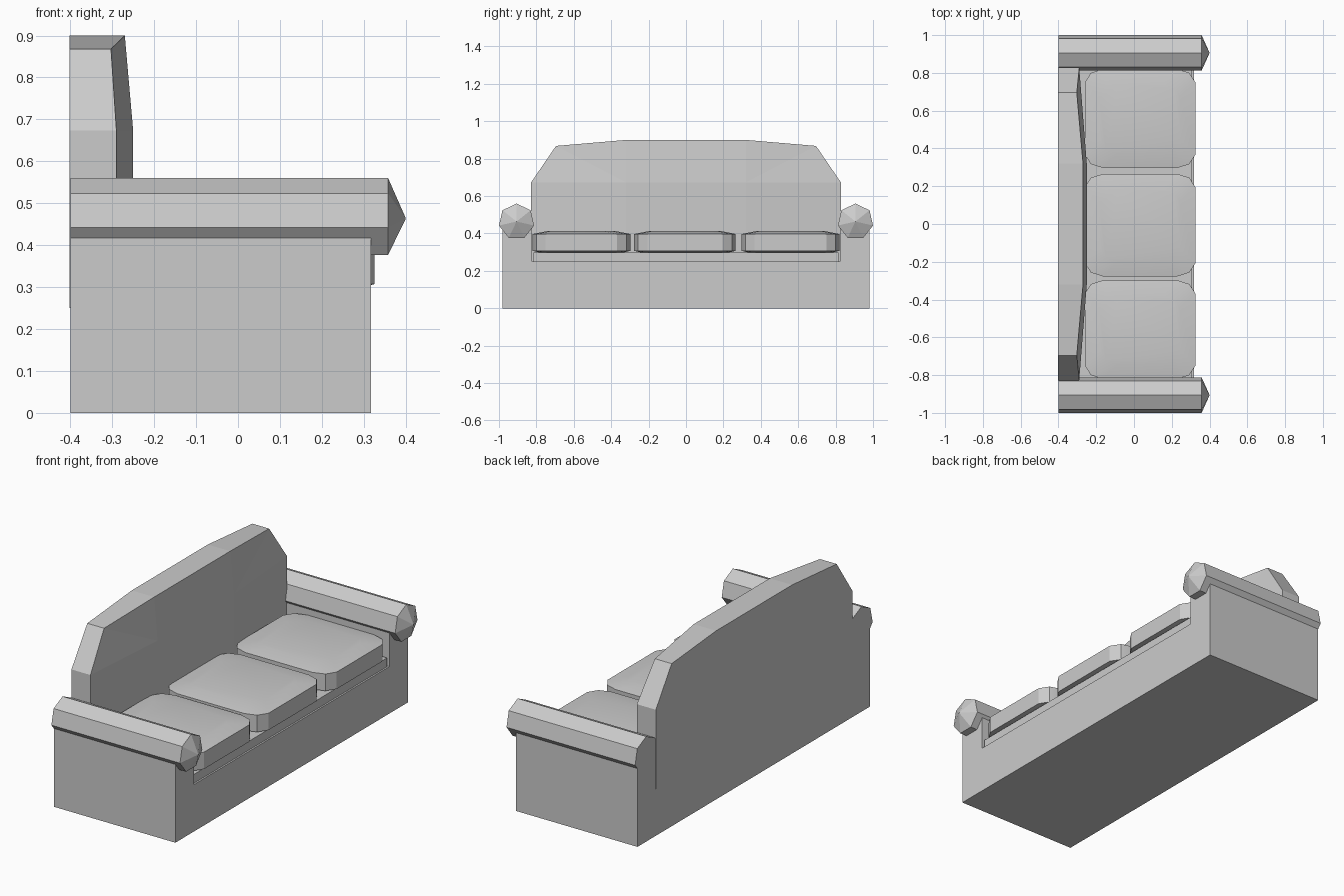
import bpy
import bmesh
import math

if "Cube" in bpy.data.objects:
    bpy.data.objects.remove(bpy.data.objects["Cube"])


def loft(name, rings, smooth=False):
    """Skin closed rings of equal length and cap both ends."""
    bm = bmesh.new()
    loops = [[bm.verts.new(p) for p in ring] for ring in rings]
    n = len(loops[0])
    for a, b in zip(loops, loops[1:]):
        for i in range(n):
            j = (i + 1) % n
            bm.faces.new((a[i], a[j], b[j], b[i]))
    bm.faces.new(loops[0])
    bm.faces.new(loops[-1])
    bmesh.ops.recalc_face_normals(bm, faces=bm.faces)
    mesh = bpy.data.meshes.new(name)
    bm.to_mesh(mesh)
    bm.free()
    obj = bpy.data.objects.new(name, mesh)
    bpy.context.collection.objects.link(obj)
    if smooth:
        bpy.ops.object.select_all(action='DESELECT')
        obj.select_set(True)
        bpy.context.view_layer.objects.active = obj
        bpy.ops.object.shade_smooth_by_angle(angle=math.radians(30))
    return obj


def mirrored(half):
    """Complete a (y, z, ...) half outline across y = 0."""
    return half + [(-p[0], *p[1:]) for p in reversed(half)]


# Body: U-shaped profile with both arm walls
body = mirrored([(0.98, 0), (0.98, 0.43), (0.823, 0.43), (0.823, 0.25)])
body = body[:4] + body[4:]
loft("body", [[(x, y, z) for y, z in body] for x in (-0.4, 0.317)])

# Seat deck, set slightly behind the front panel
deck = mirrored([(0.815, 0.24), (0.815, 0.297)])
loft("seat_deck", [[(x, y, z) for y, z in deck] for x in (-0.395, 0.308)])

# Backrest: flat rear, front bulging towards the middle (y, z, front x)
back = mirrored([(0.32, 0.25, -0.25), (0.828, 0.25, -0.29), (0.828, 0.673, -0.29),
                 (0.695, 0.868, -0.303), (0.32, 0.9, -0.27)])
backrest = loft("backrest", [[(-0.402, y, z) for y, z, f in back],
                             [(f, y, z) for y, z, f in back]])
# Split the front into a bulged centre panel and two side panels
bm = bmesh.new()
bm.from_mesh(backrest.data)
front = max(bm.faces, key=lambda f: f.calc_center_median().x if len(f.verts) == 10 else -9)
bm.faces.remove(front)
bm.verts.ensure_lookup_table()
ring = bm.verts[10:20]
ledge = [bm.verts.new((-0.25, s * 0.32, 0.673)) for s in (1, -1)]
for r, m in ((ring[:5], ledge[0]), (ring[:4:-1], ledge[1])):
    for tri in ((r[0], r[1], r[2], m), (m, r[2], r[3]), (m, r[3], r[4])):
        bm.faces.new(tri)
bm.faces.new((ring[0], ledge[0], ledge[1], ring[9]))
bm.faces.new((ledge[0], ring[4], ring[5], ledge[1]))
bmesh.ops.recalc_face_normals(bm, faces=bm.faces)
bm.to_mesh(backrest.data)
bm.free()

# Arm rolls: seven-sided bars with a pointed front
for side, label in ((1, "right"), (-1, "left")):
    def roll(x, r):
        return [(x, side * 0.906 + r * math.sin(i * math.tau / 7),
                 0.4637 + r * math.cos(i * math.tau / 7)) for i in range(7)]
    loft("arm_roll_" + label, [roll(-0.4, 0.0963), roll(0.358, 0.0963), roll(0.4, 0.001)])


# Seat cushions: rounded corners, softly domed top
def cushion_ring(y0, y1, inset, z):
    cx, cy = 0.0325, (y0 + y1) / 2
    hx, hy = 0.2925 - inset, (y1 - y0) / 2 - inset
    corner = [(hx, hy - 0.07), (hx - 0.032, hy - 0.02), (hx - 0.095, hy)]
    quads = [(1, 1), (-1, 1), (-1, -1), (1, -1)]
    pts = []
    for k, (sx, sy) in enumerate(quads):
        for px, py in (corner if k % 2 == 0 else corner[::-1]):
            pts.append((cx + sx * px, cy + sy * py, z))
    return pts


for i, (y0, y1) in enumerate([(-0.82, -0.298), (-0.277, 0.265), (0.297, 0.82)]):
    loft(f"seat_cushion_{i + 1}", [cushion_ring(y0, y1, a, z) for a, z in
                                   ((0.05, 0.295), (0, 0.307), (0, 0.397), (0.08, 0.413))],
         smooth=True)
